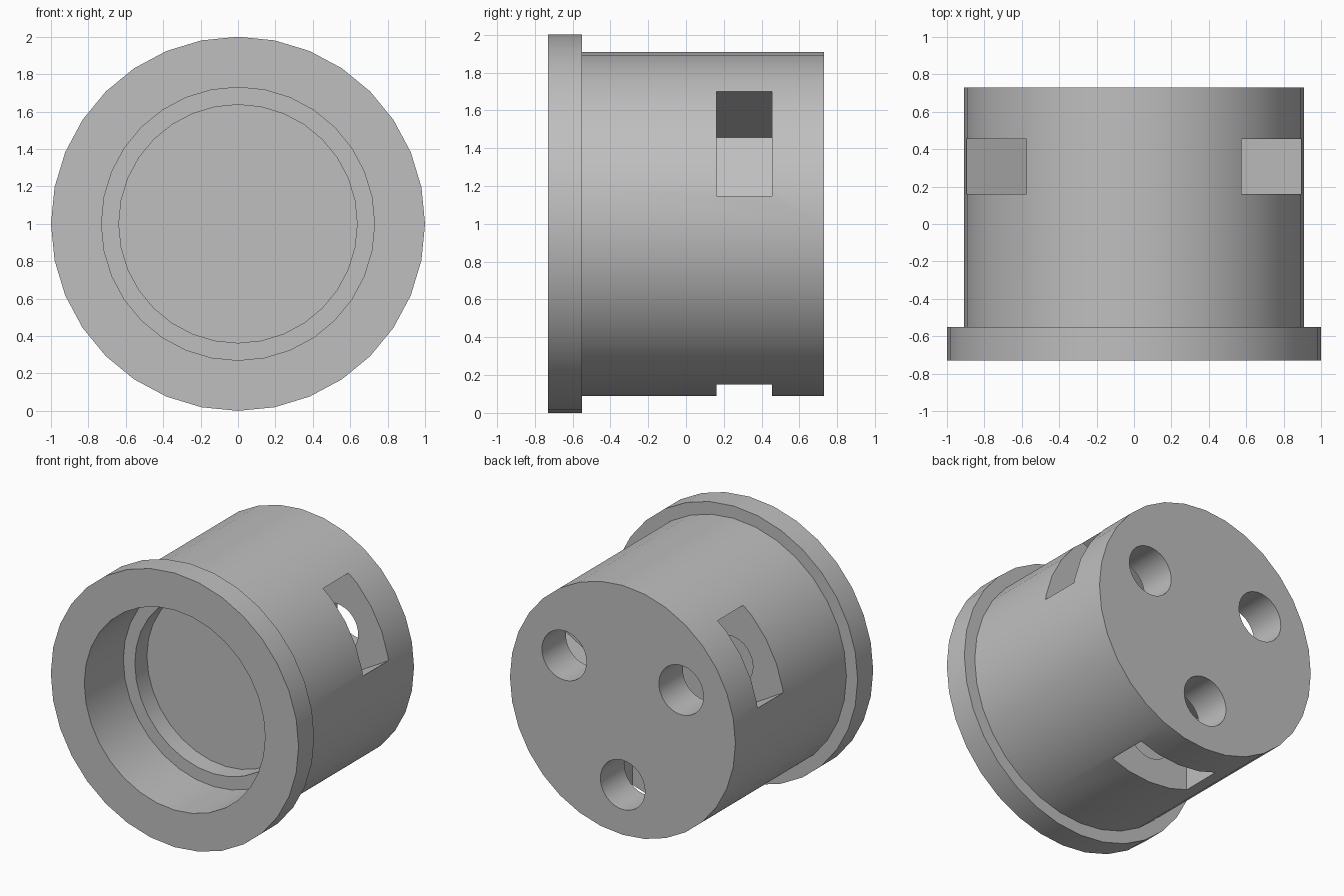
import bpy, bmesh, math
from mathutils import Matrix, Vector

cube = bpy.data.objects.get("Cube")
if cube:
    bpy.data.objects.remove(cube)

SEGMENTS = 32
CENTRE = Vector((0, 0, 1))

grey = bpy.data.materials.new("light_grey")
grey.use_nodes = True
colour = (0.52, 0.52, 0.52, 1)
grey.diffuse_color = colour
grey.node_tree.nodes["Principled BSDF"].inputs["Base Color"].default_value = colour


def make_object(name, bm):
    bmesh.ops.recalc_face_normals(bm, faces=bm.faces)
    mesh = bpy.data.meshes.new(name)
    bm.to_mesh(mesh)
    bm.free()
    mesh.materials.append(grey)
    obj = bpy.data.objects.new(name, mesh)
    bpy.context.collection.objects.link(obj)
    return obj


# Flanged cup with a stepped bore, turned around the y axis: (radius, y)
profile = [(0, 0.73), (0.91, 0.73), (0.91, -0.55), (1, -0.55), (1, -0.73),
           (0.73, -0.73), (0.73, -0.28), (0.637, -0.28), (0.637, -0.14), (0, -0.14)]
bm = bmesh.new()
verts = [bm.verts.new(CENTRE + Vector((r, y, 0))) for r, y in profile]
edges = [bm.edges.new(pair) for pair in zip(verts, verts[1:])]
bmesh.ops.spin(bm, geom=verts + edges, cent=CENTRE, axis=(0, 1, 0),
               angle=math.tau, steps=SEGMENTS)
bmesh.ops.remove_doubles(bm, verts=bm.verts, dist=0.0005)
# Merge each flat end into a single face
flat = [e for e in bm.edges if len(e.link_faces) == 2
        and any((v.co - CENTRE).xz.length < 0.001 for v in e.verts)]
bmesh.ops.dissolve_edges(bm, edges=flat, use_verts=True)
body = make_object("flanged_cup", bm)


def cut(cutter):
    cutter.hide_render = True
    mod = body.modifiers.new("cut", 'BOOLEAN')
    mod.operation = 'DIFFERENCE'
    mod.solver = 'EXACT'
    mod.object = cutter
    with bpy.context.temp_override(object=body, active_object=body):
        bpy.ops.object.modifier_apply(modifier=mod.name)
    bpy.data.objects.remove(cutter)


def placed(angle, radius, y):
    """Frame whose x axis points outward at the given angle."""
    return (Matrix.Translation(CENTRE) @ Matrix.Rotation(-angle, 4, 'Y')
            @ Matrix.Translation((radius, y, 0)))


for degrees in (30, 150, 270):
    angle = math.radians(degrees)
    # Rectangular side pocket
    inner, outer = 0.357, 1.1
    front, back = 0.16, 0.455
    bm = bmesh.new()
    bmesh.ops.create_cube(bm, size=1, matrix=placed(angle, (inner + outer) / 2, (front + back) / 2)
                          @ Matrix.Diagonal((outer - inner, back - front, 0.64, 1)))
    cut(make_object("pocket_cutter", bm))
    # Round hole from the back face into the pocket
    start, end = 0.15, 0.85
    bm = bmesh.new()
    bmesh.ops.create_cone(bm, cap_ends=True, segments=SEGMENTS, radius1=0.18, radius2=0.18,
                          depth=end - start, matrix=placed(angle, 0.545, (start + end) / 2)
                          @ Matrix.Rotation(math.pi / 2, 4, 'X'))
    cut(make_object("hole_cutter", bm))

# Smooth walls with crisp rims
bpy.ops.object.select_all(action='DESELECT')
body.select_set(True)
bpy.context.view_layer.objects.active = body
bpy.ops.object.shade_smooth_by_angle(angle=math.radians(30))
